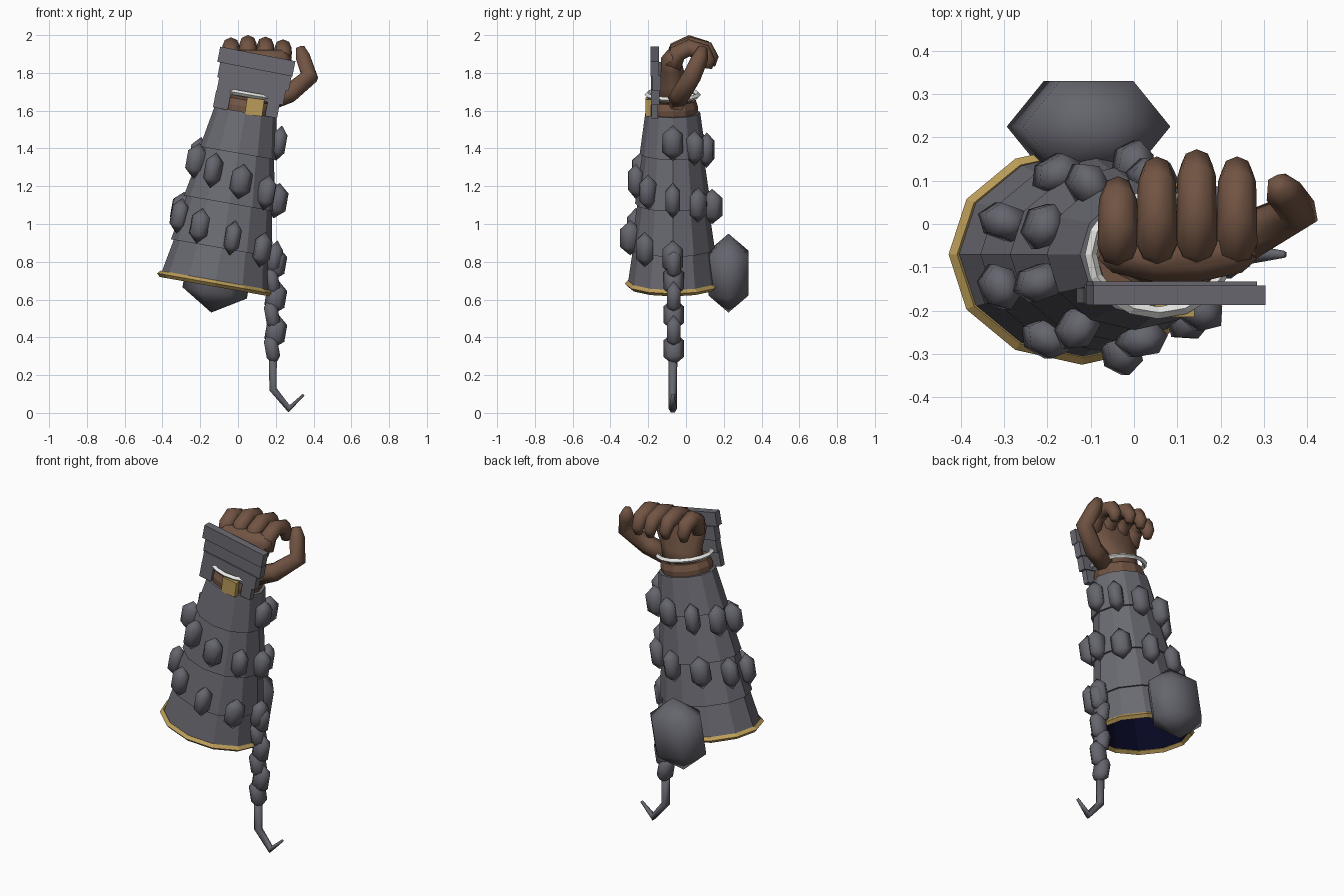
import bpy, bmesh, math
from mathutils import Matrix, Vector

if "Cube" in bpy.data.objects:
    bpy.data.objects.remove(bpy.data.objects["Cube"])


def material(name, rgb):
    m = bpy.data.materials.new(name)
    m.diffuse_color = (*rgb, 1)
    m.use_nodes = True
    m.node_tree.nodes["Principled BSDF"].inputs["Base Color"].default_value = m.diffuse_color
    return m


STEEL = material("steel grey", (0.145, 0.145, 0.17))
STONE = material("dark grey", (0.13, 0.13, 0.155))
SKIN = material("brown", (0.165, 0.088, 0.056))
GOLD = material("gold", (0.5, 0.335, 0.1))
WHITE = material("white", (0.8, 0.8, 0.78))
NAVY = material("dark navy", (0.002, 0.002, 0.016))

# Sleeve frame: origin at the middle of the hem, axis leaning 10 degrees to +x
LEAN = Matrix.Rotation(math.radians(10), 4, 'Y')
SLEEVE = Matrix.Translation((-0.12, -0.07, 0.685)) @ LEAN


def finish(name, bm, mat, matrix=Matrix(), smooth=False, inward=False):
    bmesh.ops.recalc_face_normals(bm, faces=bm.faces)
    if inward:
        bmesh.ops.reverse_faces(bm, faces=bm.faces)
    bm.transform(matrix)
    for f in bm.faces:
        f.smooth = smooth
    me = bpy.data.meshes.new(name)
    bm.to_mesh(me)
    bm.free()
    me.materials.append(mat)
    ob = bpy.data.objects.new(name, me)
    bpy.context.collection.objects.link(ob)
    return ob


def skin_rings(bm, rings, bottom, top):
    loops = [[bm.verts.new(p) for p in r] for r in rings]
    n = len(loops[0])
    for a, b in zip(loops, loops[1:]):
        for i in range(n):
            j = (i + 1) % n
            bm.faces.new((a[i], a[j], b[j], b[i]))
    if bottom:
        bm.faces.new(loops[0])
    if top:
        bm.faces.new(loops[-1])


def loft(name, rings, mat, matrix=Matrix(), sides=12, bottom=True, top=True, **kw):
    """Stack of ellipses (height, rx, ry, cx, cy)."""
    pts = []
    for h, rx, ry, cx, cy in rings:
        pts.append([Vector((cx + rx * math.cos(a), cy + ry * math.sin(a), h))
                    for a in (2 * math.pi * i / sides for i in range(sides))])
    bm = bmesh.new()
    skin_rings(bm, pts, bottom, top)
    return finish(name, bm, mat, matrix, **kw)


def hoop(name, h, rx, ry, t, mat, sides):
    """Elliptical band with a diamond section."""
    prof = [(-t, 0), (0, t), (t, 0), (0, -t), (-t, 0)]
    rings = [(h + dh, rx + dr, ry + dr, 0, 0) for dh, dr in prof]
    return loft(name, rings, mat, SLEEVE, sides, False, False)


def tube(name, path, radii, ref, mat, sides=6):
    path = [Vector(p) for p in path]
    ref = Vector(ref)
    rings = []
    for i, p in enumerate(path):
        t = (path[min(i + 1, len(path) - 1)] - path[max(i - 1, 0)]).normalized()
        u = (ref - t * ref.dot(t)).normalized()
        v = t.cross(u)
        rings.append([p + radii[i] * (u * math.cos(a) + v * math.sin(a))
                      for a in (2 * math.pi * k / sides for k in range(sides))])
    bm = bmesh.new()
    skin_rings(bm, rings, True, True)
    return finish(name, bm, mat, smooth=True)


def gem(name, matrix, size):
    """Six-sided pointed stone with a corner along its own x."""
    bm = bmesh.new()
    bmesh.ops.create_uvsphere(bm, u_segments=6, v_segments=3, radius=1)
    bm.transform(Matrix.Diagonal((*size, 1)) @ Matrix.Rotation(math.pi / 2, 4, 'Z'))
    return finish(name, bm, STONE, matrix, smooth=True)


def box(name, centre, size, mat, degrees=11):
    bm = bmesh.new()
    bmesh.ops.create_cube(bm, size=1)
    bm.transform(Matrix.Diagonal((*size, 1)))
    m = Matrix.Translation(centre) @ Matrix.Rotation(math.radians(degrees), 4, 'Y')
    return finish(name, bm, mat, m)


# Tiered sleeve, its dark lining and gold hem
tiers = [(0, 0.292, 0.238), (0.19, 0.257, 0.21), (0.19, 0.272, 0.222), (0.43, 0.23, 0.187),
         (0.43, 0.245, 0.2), (0.70, 0.192, 0.162), (0.70, 0.206, 0.175), (0.92, 0.167, 0.145)]
loft("sleeve", [(h, a, b, 0, 0) for h, a, b in tiers], STEEL, SLEEVE, bottom=False)
loft("sleeve_lining", [(0, 0.282, 0.228, 0, 0), (0.9, 0.15, 0.125, 0, 0)], NAVY, SLEEVE,
     bottom=False, inward=True)
hoop("gold_hem", 0, 0.296, 0.238, 0.017, GOLD, 12)

# Chain of stones winding twice down the sleeve, some lying flat, some on edge
on_edge = {1, 3, 5, 6, 8, 9, 11, 13, 16}
for k in range(19):
    a = math.radians(40 * k)
    h = 0.79 - 0.0335 * k
    f = (0.92 - h) / 0.92
    rx, ry = 0.185 + 0.125 * f, 0.163 + 0.09 * f
    place = Matrix.Translation((rx * math.cos(a), ry * math.sin(a), h))
    spin = Matrix.Rotation(a + (0 if k in on_edge else math.pi / 2), 4, 'Z')
    gem("spiral_link", SLEEVE @ place @ spin, (0.064, 0.05, 0.095))

# Hanging chain end with a hook
for i in range(6):
    m = Matrix.Translation((0.19 + 0.01 * (-1) ** i, -0.065, 0.79 - 0.09 * i))
    m = m @ Matrix.Rotation(math.radians(10 * (-1) ** i), 4, 'Y')
    gem("hanging_link", m @ Matrix.Rotation(math.pi / 2 * (i % 2), 4, 'Z'), (0.062, 0.048, 0.09))
tube("hook", [(0.185, -0.07, 0.3), (0.185, -0.07, 0.125), (0.27, -0.07, 0.022), (0.348, -0.07, 0.096)],
     [0.024, 0.023, 0.022, 0.008], (0, 1, 0), STONE)

# Large stone at the back
gem("large_stone", Matrix.Translation((-0.105, 0.225, 0.74)) @ LEAN, (0.2, 0.14, 0.212))

# Wrist, bracelet and gold clasp
loft("wrist", [(0.9, 0.148, 0.13, 0, 0), (0.95, 0.152, 0.134, 0, 0), (0.985, 0.14, 0.122, 0, 0)],
     SKIN, SLEEVE)
hoop("bracelet", 1.015, 0.158, 0.135, 0.014, WHITE, 16)
box("gold_clasp", (0.088, -0.2, 1.62), (0.092, 0.03, 0.09), GOLD, 8)

# Slatted guard over the back of the hand, with side straps
for x, y, z, w in [(0.097, -0.165, 1.86, 0.405), (0.087, -0.155, 1.78, 0.385), (0.07, -0.162, 1.705, 0.36)]:
    box("guard_slat", (x, y, z), (w, 0.045, 0.082), STEEL)
box("guard_strap", (0.185, -0.165, 1.62), (0.065, 0.035, 0.11), STEEL)
box("guard_strap", (-0.085, -0.165, 1.655), (0.08, 0.035, 0.09), STEEL)

# Palm
loft("palm", [(1.63, 0.125, 0.1, 0.055, -0.06), (1.72, 0.13, 0.08, 0.07, -0.06),
              (1.80, 0.165, 0.065, 0.09, -0.07), (1.88, 0.185, 0.055, 0.1, -0.08),
              (1.92, 0.16, 0.035, 0.1, -0.065)], SKIN, sides=10, smooth=True)

# Curled fingers: x, furthest reach in y, height of the top
for x, reach, top in [(-0.037, 0.1, 1.988), (0.053, 0.155, 2.0), (0.145, 0.175, 1.992), (0.238, 0.155, 1.978)]:
    s = (reach + 0.06) / 0.21
    prof = [(-0.07, -0.15), (-0.045, -0.075), (0.02, -0.046), (0.105, -0.07), (0.13, -0.115), (0.125, -0.155)]
    path = [(x, -0.06 + (y + 0.06) * s * 0.93, top + dz) for y, dz in prof]
    tube("finger", path, [0.042, 0.047, 0.046, 0.044, 0.036, 0.022], (1, 0, 0), SKIN, 8)

# Thumb
tube("thumb", [(0.17, -0.05, 1.65), (0.27, -0.025, 1.69), (0.38, 0.03, 1.78), (0.345, 0.075, 1.88), (0.33, 0.09, 1.935)],
     [0.055, 0.056, 0.05, 0.044, 0.025], (0, 1, 0), SKIN)
